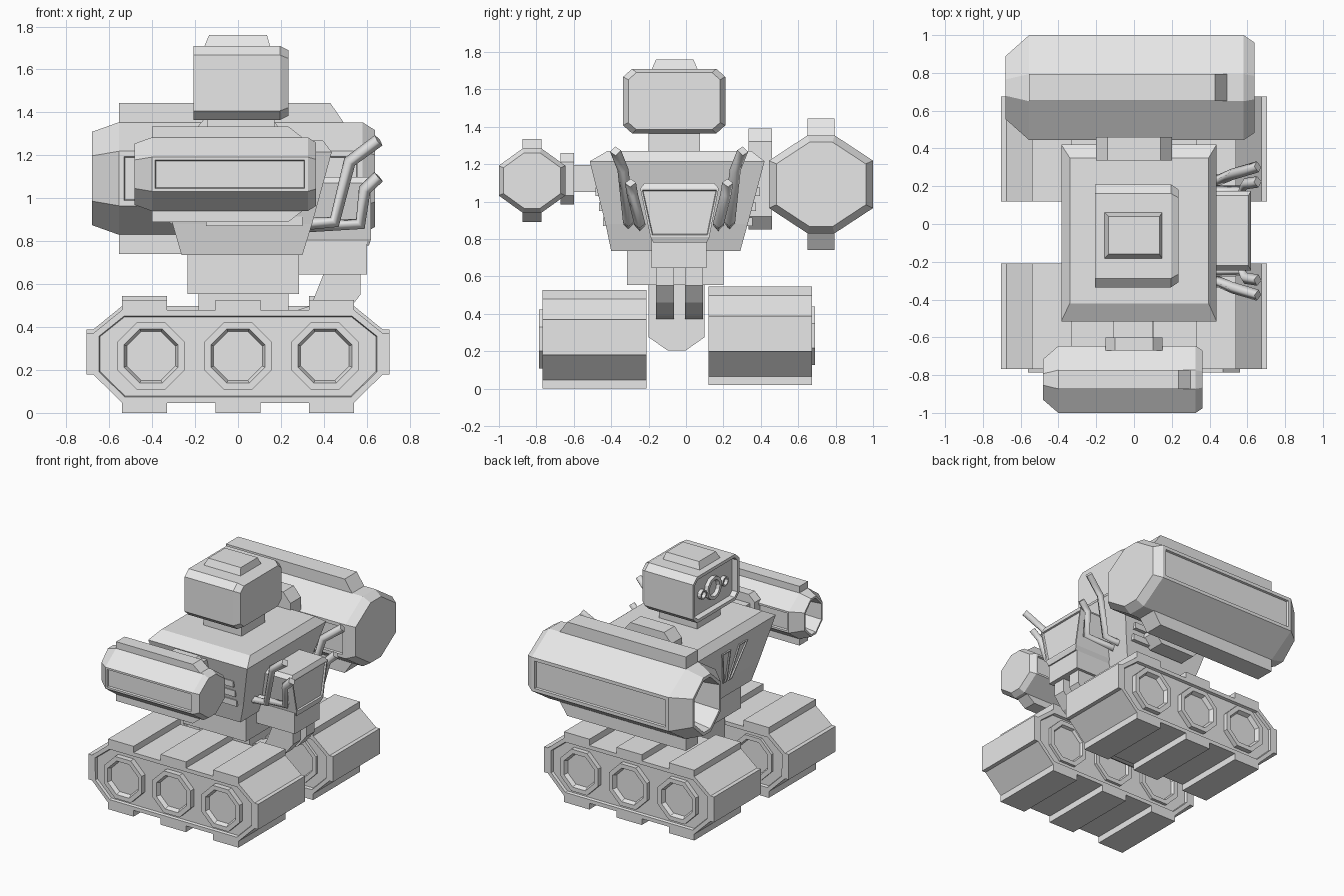
import bpy, bmesh
from math import cos, sin, pi
from mathutils import Vector

if "Cube" in bpy.data.objects:
    bpy.data.objects.remove(bpy.data.objects["Cube"])

grey = bpy.data.materials.new("plain_grey")
grey.use_nodes = True
grey.diffuse_color = (0.8, 0.8, 0.8, 1)
for node in grey.node_tree.nodes:
    if node.type == 'BSDF_PRINCIPLED':
        node.inputs["Base Color"].default_value = (0.8, 0.8, 0.8, 1)

MID = -0.045  # y of the body's symmetry plane


def finish(name, bm):
    bmesh.ops.recalc_face_normals(bm, faces=bm.faces)
    mesh = bpy.data.meshes.new(name)
    bm.to_mesh(mesh)
    bm.free()
    mesh.materials.append(grey)
    ob = bpy.data.objects.new(name, mesh)
    bpy.context.collection.objects.link(ob)
    return ob


def loft(name, outline, axis, stations, centre=(0, 0)):
    """Stations are (position, scale u, scale v); u, v are the other axes in order."""
    bm = bmesh.new()
    rings = []
    for pos, su, sv in stations:
        ring = []
        for u, v in outline:
            co = [centre[0] + u * su, centre[1] + v * sv]
            co.insert("xyz".index(axis), pos)
            ring.append(bm.verts.new(co))
        rings.append(ring)
    n = len(outline)
    for a, b in zip(rings, rings[1:]):
        for i in range(n):
            bm.faces.new((a[i], a[(i + 1) % n], b[(i + 1) % n], b[i]))
    bm.faces.new(rings[0])
    bm.faces.new(rings[-1])
    return finish(name, bm)


def prism(name, outline, axis, a, b):
    return loft(name, outline, axis, [(a, 1, 1), (b, 1, 1)])


def box(name, x, y, z):
    return prism(name, [(x[0], y[0]), (x[1], y[0]), (x[1], y[1]), (x[0], y[1])], 'z', *z)


def layers(name, rows):
    """Stack of rectangles: (z, x0, x1, y0, y1)."""
    bm = bmesh.new()
    rings = [[bm.verts.new(p) for p in ((a, c, z), (b, c, z), (b, d, z), (a, d, z))]
             for z, a, b, c, d in rows]
    for low, high in zip(rings, rings[1:]):
        for i in range(4):
            bm.faces.new((low[i], low[i - 1], high[i - 1], high[i]))
    bm.faces.new(rings[0])
    bm.faces.new(rings[-1])
    return finish(name, bm)


def recess(ob, direction, border, depth):
    """Sink a panel into the largest face that looks along the direction."""
    bm = bmesh.new()
    bm.from_mesh(ob.data)
    bm.normal_update()
    d = Vector(direction)
    face = max((f for f in bm.faces if f.normal.dot(d) > 0.9), key=lambda f: f.calc_area())
    bmesh.ops.inset_individual(bm, faces=[face], thickness=border, depth=0)
    bmesh.ops.inset_individual(bm, faces=[face], thickness=0.005, depth=-depth)
    bm.to_mesh(ob.data)
    bm.free()


def octagon(w, h, cw, ch):
    return [(w, ch), (cw, h), (-cw, h), (-w, ch), (-w, -ch), (-cw, -h), (cw, -h), (w, -ch)]


def round_outline(r, n, turn=0.0):
    return [(r * cos(2 * pi * (i + turn) / n), r * sin(2 * pi * (i + turn) / n)) for i in range(n)]


# Tracks: hexagonal core, raised pads and three wheels each
def track(side, y0, y1, lift, outer):
    core = [(-.675, .18), (-.675, .37), (-.54, .48), (.54, .48),
            (.675, .37), (.675, .18), (.54, .047), (-.54, .047)]
    ob = prism(side + "_track", [(x, z + lift) for x, z in core], 'y', y0, y1)
    for d in (-1, 1):
        recess(ob, (0, d, 0), 0.03, 0.02)
        end = sorted((d * .65, d * .705))
        box(side + "_track_end_pad", end, (y0, y1), (.18 + lift, .37 + lift))
    for x in (-.435, 0, .435):
        for z in ((0, .06), (.46, .527)):
            box(side + "_track_pad", (x - .105, x + .105), (y0, y1), (z[0] + lift, z[1] + lift))
    a, b = (y0 - .02, y1) if outer < 0 else (y0, y1 + .015)
    for x in (-.405, 0, .405):
        loft(side + "_wheel", round_outline(.17, 8, .5), 'y',
             [(a + .03, .72, .72), (a, .8, .8), (a, 1, 1), (b, 1, 1), (b, .8, .8),
              (b - .03, .72, .72)], (x, .265 + lift))


track("front", -.767, -.21, 0, -1)
track("back", .12, .674, .018, 1)

# Hip between the tracks
prism("hip", [(-.2, .275), (-.1, .205), (0, .205), (.1, .275), (.1, .6), (-.2, .6)],
      'x', -.185, .235)
strut = [(.57, .65), (.57, .55), (.5, .46), (.38, .39), (.22, .37),
         (.22, .46), (.34, .5), (.4, .65)]
for y in (-.16, -.005):
    prism("rear_strut", strut, 'y', y, y + .095)

# Torso
box("waist", (-.235, .285), (-.315, .2), (.553, .78))
layers("torso", [(.735, -.263, .3, -.4, .29), (.88, -.305, .345, -.43, .33),
                 (1.215, -.385, .437, -.515, .42), (1.27, -.34, .395, -.42, .35)])
for s in (-1, 1):
    for z in (.87, .95, 1.03):
        y = sorted((MID + s * .3, MID + s * (.4 + (z - .87) * .25)))
        box("side_rib", (-.15, .3), y, (z, z + .045))
    # Slanted chest vents follow the sloping chest
    vent = [(.01, .88), (.05, .88), (.15, 1.15), (.05, 1.15)]
    ob = prism("chest_vent", [(MID + s * y, z) for y, z in vent], 'x', -.395, -.33)
    for v in ob.data.vertices:
        v.co.x += (1.215 - v.co.z) * .235
    recess(ob, (-1, 0, -.2), .012, .02)

# Head with a recessed face and lenses
box("neck", (-.145, .17), (-.2, .075), (1.26, 1.38))
head = loft("head", octagon(.273, .173, .225, .13), 'x',
            [(-.207, 1, 1), (.195, 1, 1), (.235, .9, .88)], (-.063, 1.537))
recess(head, (-1, 0, 0), .025, .04)
layers("head_cap", [(1.70, -.16, .152, -.187, .065), (1.76, -.135, .135, -.16, .04)])
for name, y, r in (("main_lens", 0, .085), ("side_lens", -.13, .035), ("side_lens", .13, .035)):
    loft(name, round_outline(r, 12), 'x',
         [(-.15, 1, 1), (-.195, 1, 1), (-.195, .72, .72), (-.172, .6, .6)], (-.063 + y, 1.537))


# Arms: octagonal barrels, open towards -x, with top and bottom rails
def arm(side, centre, shape, x0, x1, x2, x3, rail_w, rail_h, slope, border):
    w, h = shape[0][0], shape[1][1]
    ob = loft(side + "_arm", shape, 'x',
              [(x1 + .12, .45, .6), (x0, .53, .74), (x0, .6, .83), (x1, 1, 1),
               (x2, 1, 1), (x3, .86, .86)], centre)
    for d in (-1, 1):
        recess(ob, (0, d, 0), border, .015)
        za, zb = centre[1] + d * (h - .02), centre[1] + d * rail_h
        rail = [(x1, za), (x1, zb), (slope[0], zb), (slope[1], za)]
        prism(side + "_arm_rail", rail, 'y', centre[0] - rail_w, centre[0] + rail_w)


arm("back", (.722, 1.092), octagon(.278, .262, .072, .127),
    -.68, -.555, .58, .638, .072, .352, (.43, .505), .035)
arm("front", (-.823, 1.112), octagon(.178, .172, .05, .08),
    -.482, -.4, .325, .363, .05, .222, (.235, .325), .02)

# Shoulder joints
prism("front_shoulder_plate", octagon(.15, .138, .1, .09), 'y', -.67, -.6)
bpy.data.objects["front_shoulder_plate"].location.z = 1.122
box("front_shoulder_shaft", (-.11, .1), (-.62, -.42), (1.05, 1.195))
loft("back_shoulder_plate", octagon(.2, .27, .14, .2), 'y',
     [(.335, 1, 1), (.46, 1, 1)], (0, 1.12))

# Backpack
box("backpack_base", (.28, .6), (-.185, .11), (.645, .8))
pack = layers("backpack", [(.78, .3, .61, -.175, .11), (.81, .3, .62, -.19, .125),
                           (1.07, .35, .62, -.245, .175), (1.1, .35, .605, -.22, .15)])
recess(pack, (1, 0, 0), .015, .012)


# Bent square exhaust pipes on both sides of the backpack
def pipe(name, points):
    curve = bpy.data.curves.new(name, 'CURVE')
    curve.dimensions = '3D'
    curve.bevel_depth = .03
    curve.bevel_resolution = 0
    curve.use_fill_caps = True
    spline = curve.splines.new('POLY')
    spline.points.add(len(points) - 1)
    for p, co in zip(spline.points, points):
        p.co = (*co, 1)
    temp = bpy.data.objects.new(name + "_path", curve)
    bpy.context.collection.objects.link(temp)
    bpy.context.view_layer.update()
    mesh = bpy.data.meshes.new_from_object(
        temp.evaluated_get(bpy.context.evaluated_depsgraph_get()))
    bpy.data.objects.remove(temp)
    mesh.materials.clear()
    mesh.materials.append(grey)
    ob = bpy.data.objects.new(name, mesh)
    bpy.context.collection.objects.link(ob)


for s in (-1, 1):
    tall = [(.3, .27, .88), (.45, .27, .89), (.52, .3, 1.17), (.655, .34, 1.27)]
    short = [(.3, .21, .87), (.57, .21, .88), (.59, .25, 1.04), (.655, .26, 1.1)]
    for name, path in (("tall_pipe", tall), ("short_pipe", short)):
        pipe(name, [(x, -.037 + s * y, z) for x, y, z in path])
